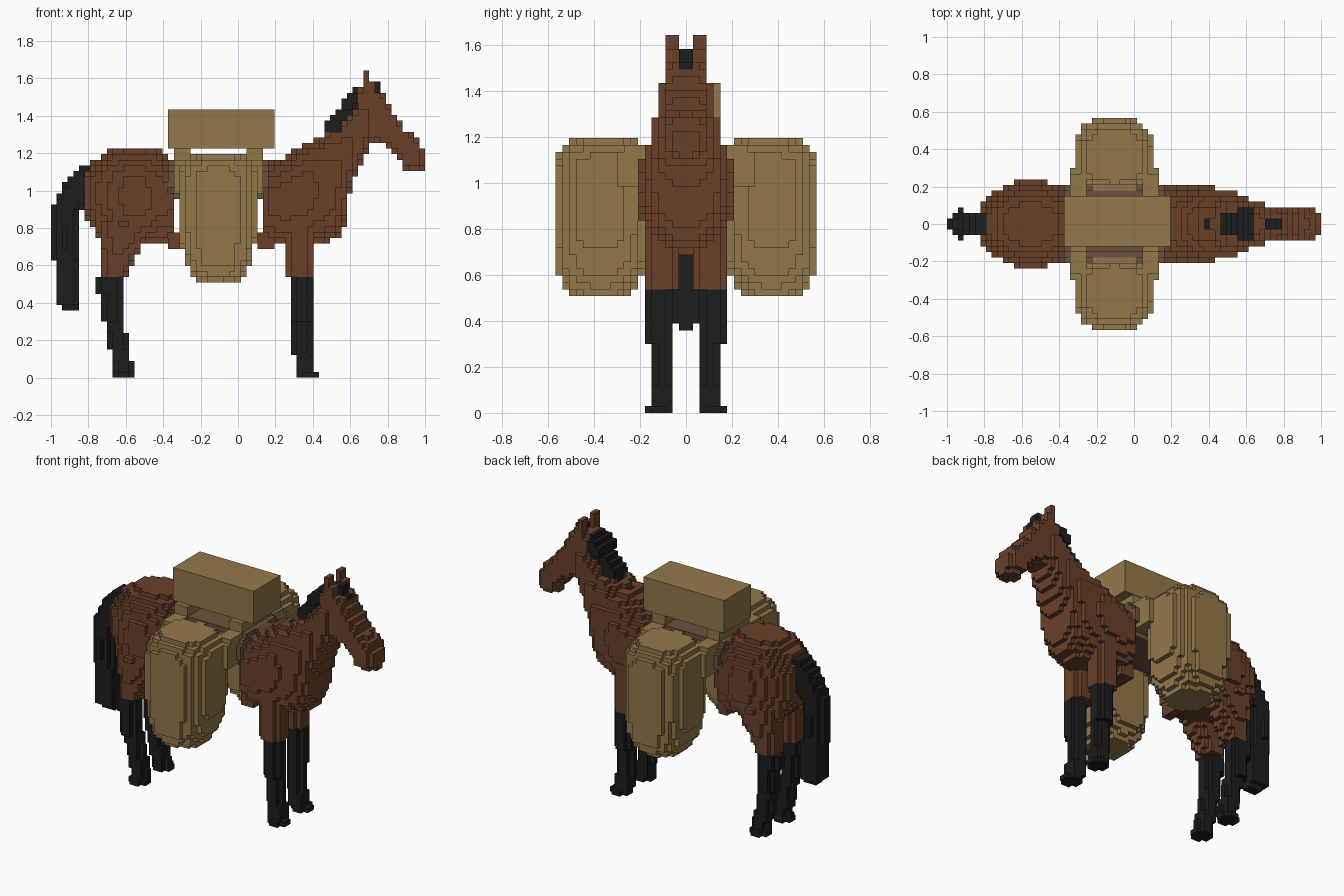
import bpy, bmesh, math
from mathutils import Vector

cube = bpy.data.objects.get("Cube")
if cube:
    bpy.data.objects.remove(cube, do_unlink=True)

S = 2 / 67  # edge of one block


def material(name, rgb):
    lin = [((c / 255 + 0.055) / 1.055) ** 2.4 for c in rgb] + [1]
    m = bpy.data.materials.new(name)
    m.diffuse_color = lin
    m.use_nodes = True
    m.node_tree.nodes["Principled BSDF"].inputs["Base Color"].default_value = lin
    return m


COAT = material("brown coat", (105, 64, 42))
BLACK = material("black hair", (29, 29, 29))
CANVAS = material("tan canvas", (148, 120, 75))
PAD = material("grey brown pad", (108, 81, 62))

taken = set()   # blocks claimed by any part
parts = []      # (name, blocks, materials, split height)


def centre(c):
    return (-1 + (c[0] + 0.5) * S, (c[1] + 0.5) * S, (c[2] + 0.5) * S)


def loft(axis, rows, p=2.2):
    """Blocks inside superellipse sections; a row is (t, a0, a1, b0, b1),
    or (t, a0, a1, half_width) for a section centred on y = 0."""
    rows = [r if len(r) == 5 else (r[0], r[1], r[2], -r[3], r[3]) for r in rows]
    cells = set()
    for i in range(67):
        for j in range(-19, 19):
            for k in range(56):
                x, y, z = centre((i, j, k))
                t, a = (x, z) if axis == "x" else (z, x)
                for r, q in zip(rows, rows[1:]):
                    if r[0] <= t < q[0]:
                        f = (t - r[0]) / (q[0] - r[0])
                        a0, a1, b0, b1 = (u + (v - u) * f for u, v in zip(r[1:], q[1:]))
                        da = abs(2 * a - a0 - a1) / (a1 - a0)
                        db = abs(2 * y - b0 - b1) / (b1 - b0)
                        if da ** p + db ** p <= 1:
                            cells.add((i, j, k))
                        break
    return cells


def box(x0, x1, y0, y1, z0, z1):
    return loft("z", [(z0, x0, x1, y0, y1), (z1, x0, x1, y0, y1)], 60)


def mirror(cells):
    return cells | {(i, -1 - j, k) for i, j, k in cells}


def part(name, cells, mats, split=None):
    cells = cells - taken
    taken.update(cells)
    parts.append((name, cells, mats, split))


# Mane, forelock and tail
part("mane", loft("z", [(1.27, .44, .52, .035), (1.30, .455, .55, .035), (1.36, .475, .58, .06),
                        (1.42, .52, .62, .07), (1.49, .575, .65, .09), (1.54, .61, .65, .07)], 9)
     | box(.37, .45, -.03, .03, 1.15, 1.255), [BLACK])
part("forelock", box(.70, .75, -.03, .03, 1.49, 1.585) | box(.74, .79, -.03, .03, 1.49, 1.53), [BLACK])
part("tail", loft("z", [(.355, -.94, -.85, .03), (.39, -.94, -.85, .03), (.391, -.97, -.85, .06),
                        (.62, -.97, -.85, .06), (.63, -1, -.85, .06), (.88, -1, -.85, .06),
                        (.93, -.98, -.82, .06), (1.0, -.95, -.79, .06), (1.08, -.9, -.79, .06),
                        (1.135, -.85, -.79, .05)], 2.5)
     | box(-.94, -.91, -.09, .09, .68, .82), [BLACK])

# Legs, black below the knee
part("fore_legs", mirror(loft("z", [
    (0, .313, .433, .06, .179), (.03, .313, .433, .06, .179), (.031, .313, .403, .06, .149),
    (.125, .313, .403, .06, .149), (.126, .284, .403, .06, .149), (.298, .284, .403, .06, .149),
    (.299, .284, .403, .06, .179), (.537, .284, .403, .06, .179), (.538, .254, .403, .03, .179),
    (.80, .254, .403, .03, .179)], 1.85)), [COAT, BLACK], .537)
part("hind_legs", mirror(loft("z", [
    (0, -.672, -.552, .06, .179), (.03, -.672, -.552, .06, .179), (.031, -.672, -.552, .06, .149),
    (.09, -.672, -.552, .06, .149), (.091, -.672, -.582, .06, .149), (.149, -.672, -.582, .06, .149),
    (.15, -.702, -.582, .06, .149), (.24, -.702, -.582, .06, .149), (.241, -.702, -.612, .06, .149),
    (.298, -.702, -.612, .06, .149), (.299, -.731, -.612, .06, .179), (.45, -.731, -.612, .06, .179),
    (.451, -.761, -.612, .06, .179), (.537, -.761, -.612, .06, .179), (.538, -.735, -.6, .03, .18),
    (.6, -.735, -.57, .03, .185), (.72, -.74, -.5, .02, .21), (.85, -.77, -.45, .0, .23)], 1.85)),
     [COAT, BLACK], .537)

# Hindquarters and chest, open under the saddle
part("hindquarters", loft("x", [(-.835, .86, 1.12, .1), (-.79, .82, 1.15, .14), (-.73, .76, 1.19, .18),
                                (-.67, .72, 1.225, .21), (-.6, .71, 1.232, .235), (-.5, .71, 1.232, .235),
                                (-.42, .71, 1.22, .21), (-.335, .71, 1.14, .19)])
     | box(-.37, -.30, -.13, .13, .69, .78), [COAT])
part("chest", loft("x", [(.12, .71, 1.13, .185), (.17, .71, 1.155, .2), (.25, .71, 1.18, .21),
                         (.35, .71, 1.25, .21), (.39, .71, 1.27, .205), (.45, .71, 1.27, .185),
                         (.53, .74, 1.25, .165), (.59, .85, 1.2, .12)])
     | box(.1, .19, -.13, .13, .69, .78), [COAT])

# Neck, head and ears
part("neck", loft("z", [(.85, .25, .56, .16), (.94, .25, .58, .18), (1.05, .25, .62, .185),
                        (1.16, .28, .665, .167), (1.25, .40, .71, .138), (1.29, .455, .73, .132),
                        (1.33, .53, .75, .125), (1.43, .605, .76, .107), (1.5, .64, .76, .095),
                        (1.56, .65, .74, .09)], 2.6), [COAT])
part("head", loft("x", [(.65, 1.28, 1.53, .09), (.72, 1.25, 1.56, .1), (.78, 1.24, 1.51, .1),
                        (.82, 1.21, 1.44, .095), (.86, 1.17, 1.38, .09), (.9, 1.11, 1.32, .09),
                        (.96, 1.11, 1.27, .08), (1.0, 1.12, 1.22, .06)], 3), [COAT])
part("ears", mirror(box(.67, .703, .03, .09, 1.48, 1.645) | box(.67, .735, .03, .09, 1.48, 1.585)), [COAT])

# Saddle straps, packs and pad
straps = set()
for x0, x1 in ((-.345, -.255), (.045, .135)):
    straps |= box(x0, x1, -.15, .15, 1.14, 1.225)
    straps |= mirror(box(x0, x1, .12, .27, 1.0, 1.165) | box(x0, x1, .25, .3, 1.0, 1.13))
part("straps", straps, [CANVAS])
part("packs", mirror(loft("z", [
    (.505, -.20, -.01, .26, .475), (.54, -.24, .025, .23, .52), (.60, -.28, .065, .19, .56),
    (.66, -.295, .08, .17, .568), (.78, -.32, .105, .17, .57), (1.08, -.32, .105, .17, .57),
    (1.13, -.30, .09, .18, .55), (1.17, -.27, .06, .21, .52), (1.2, -.24, .03, .25, .48)], 2.6)), [CANVAS])
part("saddle_pad", loft("x", [(-.375, .96, 1.16, .2), (.16, .96, 1.16, .2)], 4), [PAD])

# Block faces: the axis, its step and the four corners
SIDES = []
for ax in range(3):
    u, v = (ax + 1) % 3, (ax + 2) % 3
    for step in (1, -1):
        ring = [(0, 0), (1, 0), (1, 1), (0, 1)][::step]
        quad = []
        for a, b in ring:
            c = [0, 0, 0]
            c[ax], c[u], c[v] = (step + 1) // 2, a, b
            quad.append(c)
        SIDES.append((ax, step, quad))

# Outer skin of every block part
for name, cells, mats, split in parts:
    bm = bmesh.new()
    verts = {}
    for cell in sorted(cells):
        for ax, step, quad in SIDES:
            side = list(cell)
            side[ax] += step
            if tuple(side) in taken:
                continue
            corners = []
            for q in quad:
                key = tuple(a + b for a, b in zip(cell, q))
                if key not in verts:
                    verts[key] = bm.verts.new((-1 + key[0] * S, key[1] * S, key[2] * S))
                corners.append(verts[key])
            face = bm.faces.new(corners)
            if split and centre(cell)[2] < split:
                face.material_index = 1
    mesh = bpy.data.meshes.new(name)
    bm.to_mesh(mesh)
    bm.free()
    for m in mats:
        mesh.materials.append(m)
    bpy.context.scene.collection.objects.link(bpy.data.objects.new(name, mesh))

# Cargo box on top
bpy.ops.mesh.primitive_cube_add(size=1, location=(-.09, .015, 1.33))
cargo = bpy.context.object
cargo.name = "cargo_box"
cargo.scale = (.57, .27, .209)
cargo.data.materials.append(CANVAS)
